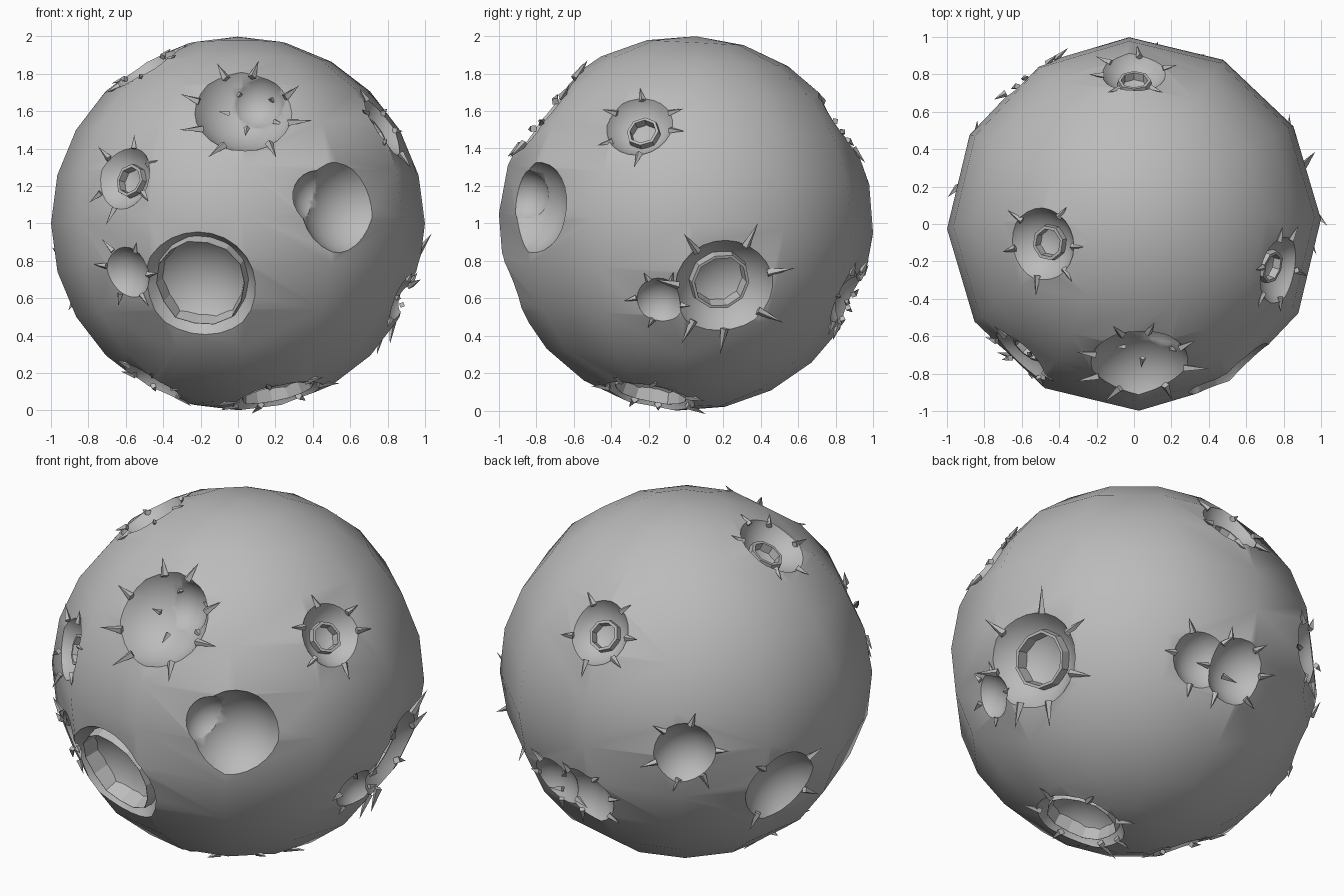
import bpy, bmesh, math, random
from math import radians, sqrt
from mathutils import Matrix, Vector

random.seed(7)
if "Cube" in bpy.data.objects:
    bpy.data.objects.remove(bpy.data.objects["Cube"], do_unlink=True)

grey = bpy.data.materials.new("rock_grey")
grey.use_nodes = True
colour = (0.5, 0.5, 0.5, 1)
grey.diffuse_color = colour
grey.node_tree.nodes["Principled BSDF"].inputs["Base Color"].default_value = colour

BOWL = 0.55   # bowl depth as a share of the rim radius


def add_object(name, bm, smooth=False):
    mesh = bpy.data.meshes.new(name)
    bmesh.ops.recalc_face_normals(bm, faces=bm.faces)
    for f in bm.faces:
        f.smooth = smooth
    bm.to_mesh(mesh)
    bm.free()
    mesh.materials.append(grey)
    ob = bpy.data.objects.new(name, mesh)
    bpy.context.collection.objects.link(ob)
    return ob


def frame(normal, height=0.0):
    """Matrix whose z axis is the crater direction, placed at a height."""
    n = Vector(normal).normalized()
    rot = n.to_track_quat('Z', 'Y').to_matrix().to_4x4()
    return Matrix.Translation(n * height) @ rot


def carve(target, place, r):
    """Cut a shallow spherical bowl with rim radius r."""
    d = BOWL * r
    big = (r * r + d * d) / (2 * d)
    bm = bmesh.new()
    bmesh.ops.create_uvsphere(bm, u_segments=24, v_segments=16, radius=big,
                              matrix=place @ Matrix.Translation((0, 0, big - d)))
    cutter = add_object("bowl_cutter", bm, True)
    cutter.hide_render = True
    mod = target.modifiers.new("bowl", 'BOOLEAN')
    mod.operation = 'DIFFERENCE'
    mod.solver = 'EXACT'
    mod.object = cutter
    bpy.context.view_layer.objects.active = target
    bpy.ops.object.modifier_apply(modifier=mod.name)
    bpy.data.objects.remove(cutter, do_unlink=True)


def add_ring(place, r, outer, inner, sides):
    """Raised hollow ring standing on the bowl floor."""
    def floor(share):
        return -BOWL * (1 - share * share)
    top, low = floor(outer) + 0.15, floor(inner) - 0.06
    profile = [(outer, low), (outer * 0.95, top), (inner * 1.08, top), (inner, low)]
    bm = bmesh.new()
    loops = []
    for i in range(sides):
        a = math.tau * i / sides
        wob = random.uniform(0.96, 1.04)
        loops.append([bm.verts.new(place @ Vector((p * wob * r * math.cos(a),
                                                   p * wob * r * math.sin(a), h * r)))
                      for p, h in profile])
    for i in range(sides):
        a, b = loops[i], loops[(i + 1) % sides]
        for k in range(4):
            m = (k + 1) % 4
            bm.faces.new((a[k], b[k], b[m], a[m]))
    add_object("crater_ring", bm)


def add_spikes(place, r, count):
    """Thin shards leaning outward around the rim."""
    bm = bmesh.new()
    start = random.uniform(0, math.tau)
    for i in range(count):
        a = start + math.tau * (i + random.uniform(-0.2, 0.2)) / count
        out = Vector((math.cos(a), math.sin(a), 0))
        side = Vector((-out.y, out.x, 0))
        way = out + side * random.uniform(-0.35, 0.35) + Vector((0, 0, 0.12))
        length = r * random.uniform(0.4, 0.6)
        turn = way.to_track_quat('Z', 'Y').to_matrix().to_4x4()
        spot = Matrix.Translation(out * r * 0.93)
        bmesh.ops.create_cone(bm, cap_ends=True, segments=4, radius1=0.012 + r * 0.04,
                              radius2=0, depth=length,
                              matrix=place @ spot @ turn @ Matrix.Translation((0, 0, length / 2)))
    add_object("crater_spikes", bm)


# Faceted round body
bm = bmesh.new()
tilt = Matrix.Rotation(radians(1.5), 4, 'Z') @ Matrix.Rotation(radians(-3), 4, 'X')
bmesh.ops.create_uvsphere(bm, u_segments=12, v_segments=12, radius=1, matrix=tilt)
body = add_object("cratered_body", bm, True)

SMALL, WIDE, BROAD = (0.53, 0.38, 8), (0.62, 0.49, 10), (0.85, 0.74, 14)

# Craters: direction, rim radius, spike count, ring, optional rim height
craters = [
    ((0.03, -0.77, 0.62), 0.265, 8, None, None),
    ((0.09, -0.70, 0.67), 0.14, 5, None, 0.87),
    ((0.55, -0.80, 0.085), 0.24, 0, None, None),
    ((0.40, -0.80, 0.13), 0.125, 0, None, 0.91),
    ((-0.21, -0.91, -0.34), 0.30, 0, BROAD, None),
    ((-0.61, -0.74, -0.27), 0.15, 6, None, None),
    ((-0.63, -0.73, 0.25), 0.18, 6, SMALL, None),
    ((-0.50, -0.11, 0.85), 0.19, 6, SMALL, None),
    ((0.80, -0.25, 0.53), 0.18, 6, SMALL, None),
    ((0.00, 0.83, 0.55), 0.175, 6, SMALL, None),
    ((0.91, 0.21, -0.35), 0.265, 7, WIDE, None),
    ((0.90, -0.15, -0.42), 0.13, 5, None, None),
    ((-0.57, 0.82, -0.03), 0.175, 6, None, None),
    ((-0.885, 0.34, -0.33), 0.22, 4, None, None),
    ((0.25, 0.87, -0.40), 0.16, 5, None, None),
    ((0.04, 0.91, -0.41), 0.18, 6, None, None),
    ((0.22, -0.20, -0.95), 0.24, 7, BROAD, None),
    ((-0.47, -0.15, -0.87), 0.17, 6, SMALL, None),
]

for normal, r, spikes, ring, height in craters:
    place = frame(normal, height or 0.98 * sqrt(1 - r * r))
    carve(body, place, r)
    if ring:
        add_ring(place, r, *ring)
    if spikes:
        add_spikes(place, r, spikes)

# Smooth body with crisp crater rims
bpy.ops.object.select_all(action='DESELECT')
body.select_set(True)
bpy.context.view_layer.objects.active = body
bpy.ops.object.shade_smooth_by_angle(angle=radians(40))

# Stand everything on the ground
for ob in bpy.context.collection.objects:
    if ob.type == 'MESH' and ob.name.startswith("crater"):
        ob.data.transform(Matrix.Translation((0, 0, 1)))
